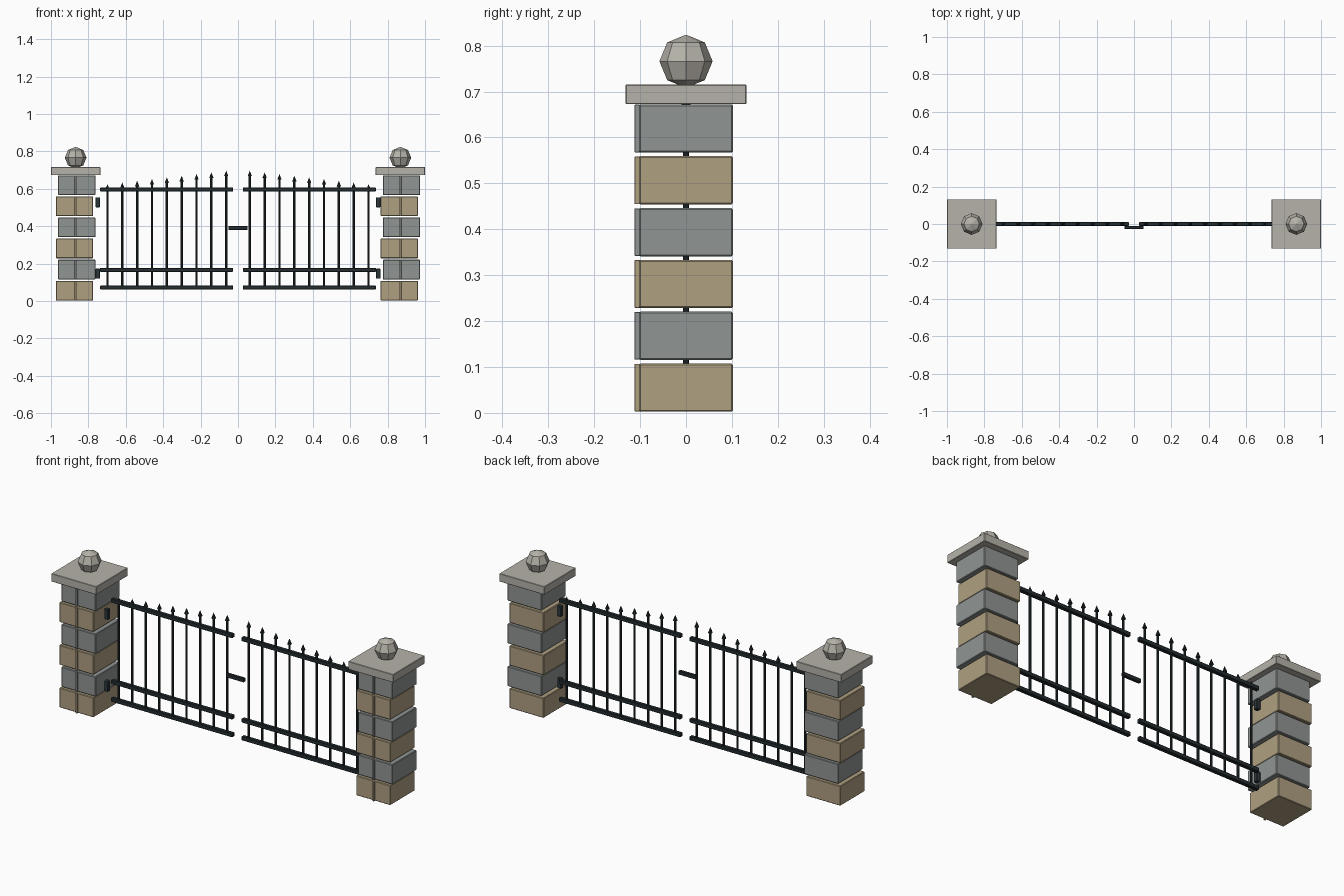
import bpy
import math

if "Cube" in bpy.data.objects:
    bpy.data.objects.remove(bpy.data.objects["Cube"], do_unlink=True)


def material(name, rgb):
    m = bpy.data.materials.new(name)
    m.use_nodes = True
    m.diffuse_color = (*rgb, 1)
    m.node_tree.nodes["Principled BSDF"].inputs["Base Color"].default_value = (*rgb, 1)
    return m


SAND = material("sandstone", (0.43, 0.35, 0.22))
GREY = material("grey_stone", (0.28, 0.30, 0.29))
CAPSTONE = material("pale_capstone", (0.47, 0.45, 0.40))
IRON = material("dark_iron", (0.018, 0.026, 0.03))
HINGE = material("hinge_iron", (0.025, 0.04, 0.048))


def finish(name, mat, bevel=0):
    ob = bpy.context.object
    ob.name = name
    ob.data.materials.append(mat)
    if bevel:
        mod = ob.modifiers.new("Bevel", "BEVEL")
        mod.width = bevel
        mod.segments = 1
    return ob


def box(name, mat, centre, size, bevel=0):
    bpy.ops.mesh.primitive_cube_add(size=1, location=centre)
    bpy.context.object.scale = size
    bpy.ops.object.transform_apply(location=False, rotation=False, scale=True)
    return finish(name, mat, bevel)


def cone(name, mat, x, z0, z1, r0, r1, sides=8):
    bpy.ops.mesh.primitive_cone_add(vertices=sides, radius1=r0, radius2=r1,
                                    depth=z1 - z0, location=(x, 0, (z0 + z1) / 2))
    return finish(name, mat)


PILLAR_X = 0.868
COURSE = 0.1129
BARS = 9

for label, s in (("left", 1), ("right", -1)):
    # Stone pillar: staggered courses with open joints and a raised front seam
    px = s * PILLAR_X
    for i in range(6):
        mat = GREY if i % 2 else SAND
        z = 0.055 + i * COURSE
        shift = 0.006 if i % 2 else -0.006
        box(f"{label}_stone_course_{i + 1}", mat, (px + shift, 0, z),
            (0.2, 0.204, 0.105), 0.003)
        box(f"{label}_front_seam_{i + 1}", mat, (px, -0.106, z),
            (0.01, 0.012, 0.104), 0.001)

    # Capstone and faceted ball finial
    box(f"{label}_capstone", CAPSTONE, (px, 0, 0.694), (0.264, 0.264, 0.043), 0.002)
    bpy.ops.mesh.primitive_uv_sphere_add(segments=8, ring_count=4, radius=0.058,
                                         location=(px, 0, 0.766))
    finish(f"{label}_ball_finial", CAPSTONE)

    # Gate leaf: three rails
    for part, z in (("bottom", 0.072), ("lower", 0.166), ("top", 0.596)):
        box(f"{label}_{part}_rail", IRON, (s * 0.382, 0, z), (0.71, 0.02, 0.021), 0.002)

    # Upright bars rising towards the middle, each with a spear tip
    for i in range(BARS):
        t = i / (BARS - 1)
        x = s * (0.698 - 0.635 * t)
        tip = 0.625 + 0.072 * t
        cone(f"{label}_bar_{i + 1}", IRON, x, 0.066, tip - 0.028, 0.006, 0.006)
        cone(f"{label}_spear_{i + 1}", IRON, x, tip - 0.03, tip, 0.0115, 0)

    # Hinges beside the pillar
    for part, z in (("lower", 0.146), ("upper", 0.527)):
        box(f"{label}_{part}_hinge", HINGE, (s * 0.75, -0.021, z),
            (0.022, 0.022, 0.054), 0.002)

# Latch bridging the two leaves
box("latch", IRON, (0, -0.019, 0.39), (0.104, 0.016, 0.021), 0.002)
